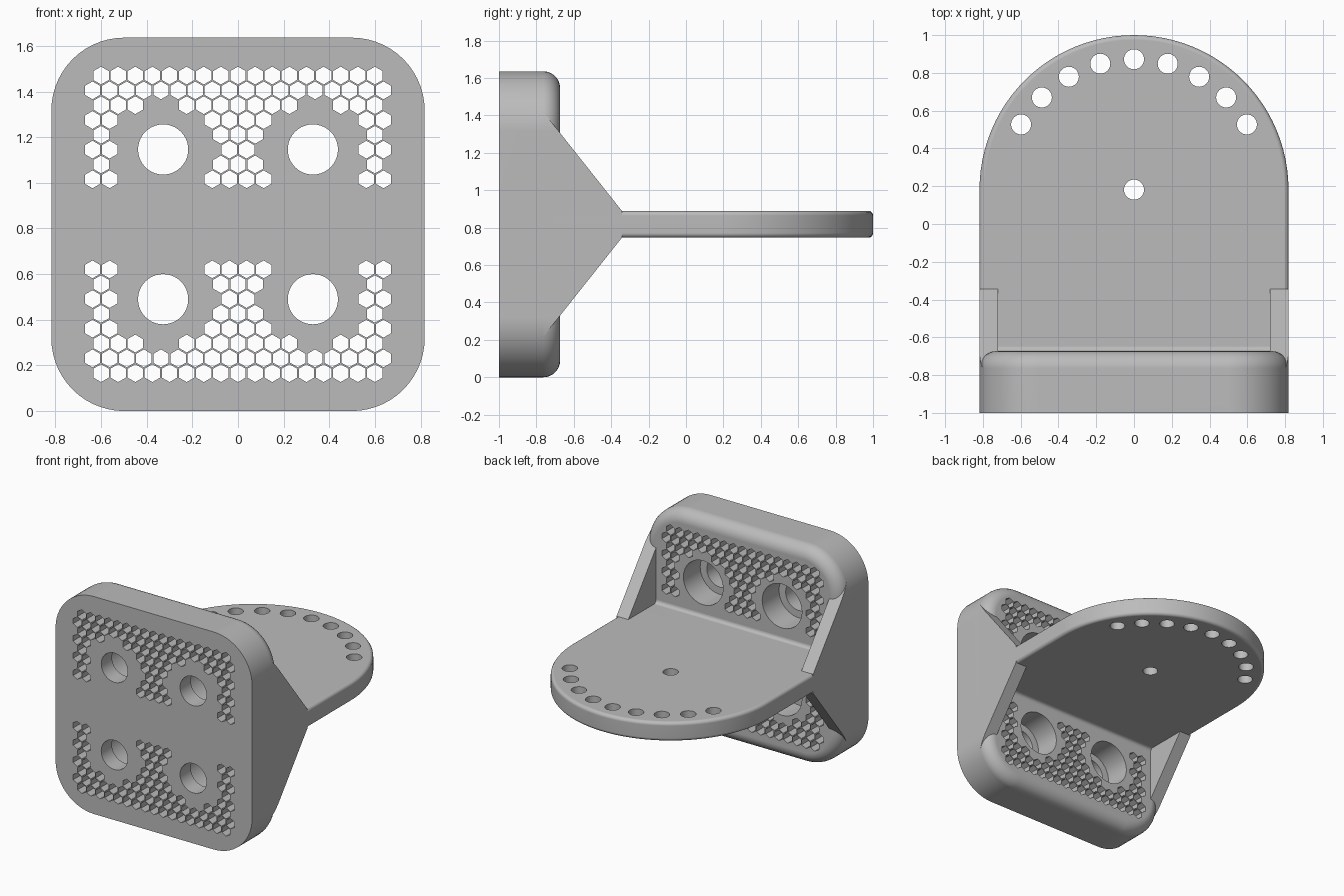
import bpy, bmesh
from math import sin, cos, pi, hypot, radians
from mathutils import Vector

if "Cube" in bpy.data.objects:
    bpy.data.objects.remove(bpy.data.objects["Cube"])

HALF = 0.818              # half width of the plate, and its centre height
CORNER = 0.32             # plate corner radius
FRONT, BACK = -1.0, -0.673
EDGE = 0.09               # rounding of the plate's rear rim
SHELF = 0.072             # half thickness of the shelf
TIP = -0.343              # where the gussets die into the shelf
GUSSET_IN = 0.72          # inner face of the gussets
ARC_Y = 1 - HALF          # centre of the shelf's round end
BOLT = 0.328              # bolt offset from the plate centre

grey = bpy.data.materials.new("light_grey")
grey.use_nodes = True
grey.diffuse_color = (0.5, 0.5, 0.5, 1)
grey.node_tree.nodes["Principled BSDF"].inputs["Base Color"].default_value = grey.diffuse_color


def upright(u, v, h):
    return (u, h, v + HALF)


def level(u, v, h):
    return (u, v, h + HALF)


def sideways(u, v, h):
    return (h, u, v + HALF)


def arc(cx, cy, r, start, end, steps):
    angles = [radians(start + (end - start) * k / steps) for k in range(steps + 1)]
    return [(cx + r * cos(a), cy + r * sin(a)) for a in angles]


def ring(cx, cy, r, sides):
    return arc(cx, cy, r, 90, 450, sides)[:-1]


def loft(bm, outline, levels, place):
    """Skin a closed solid through outline(inset) at each (inset, height)."""
    loops = [[bm.verts.new(place(u, v, h)) for u, v in outline(i)] for i, h in levels]
    n = len(loops[0])
    for a, b in zip(loops, loops[1:]):
        for k in range(n):
            bm.faces.new((a[k], a[(k + 1) % n], b[(k + 1) % n], b[k]))
    bm.faces.new(loops[0][::-1])
    bm.faces.new(loops[-1])


def finish(bm, name):
    bmesh.ops.recalc_face_normals(bm, faces=bm.faces)
    mesh = bpy.data.meshes.new(name)
    bm.to_mesh(mesh)
    bm.free()
    mesh.materials.append(grey)
    obj = bpy.data.objects.new(name, mesh)
    bpy.context.collection.objects.link(obj)
    return obj


def activate(obj):
    bpy.ops.object.select_all(action='DESELECT')
    obj.select_set(True)
    bpy.context.view_layer.objects.active = obj


def drill(obj, rings, low, high, place):
    """Cut straight holes with the given outlines."""
    bm = bmesh.new()
    for points in rings:
        loft(bm, lambda i: points, [(0, low), (0, high)], place)
    cutter = finish(bm, "hole_cutter")
    cutter.hide_render = True
    mod = obj.modifiers.new("holes", 'BOOLEAN')
    mod.operation, mod.solver, mod.object = 'DIFFERENCE', 'EXACT', cutter
    activate(obj)
    bpy.ops.object.modifier_apply(modifier=mod.name)
    bpy.data.objects.remove(cutter)


def smooth(obj):
    activate(obj)
    bpy.ops.object.shade_smooth_by_angle(angle=radians(30))
    mod = obj.modifiers.new("flat_caps", 'WEIGHTED_NORMAL')
    mod.keep_sharp = True


def round_levels(r, steps):
    """Inset and drop for a quarter-round edge, from wall to cap."""
    return [(r * (1 - cos(a)), r * (1 - sin(a)))
            for a in (pi / 2 * k / steps for k in range(steps + 1))]


def plate_outline(inset):
    c = HALF - CORNER
    r = CORNER - inset
    return (arc(c, c, r, 0, 90, 14) + arc(-c, c, r, 90, 180, 14)
            + arc(-c, -c, r, 180, 270, 14) + arc(c, -c, r, 270, 360, 14))


def shelf_outline(inset):
    w = HALF - inset
    return arc(0, ARC_Y, w, 0, 180, 48) + [(-w, BACK - 0.03), (w, BACK - 0.03)]


# Wall plate with a rounded rear rim
bm = bmesh.new()
loft(bm, plate_outline,
     [(0, FRONT)] + [(i, BACK - d) for i, d in round_levels(EDGE, 7)], upright)
plate = finish(bm, "wall_plate")

# Counterbored bolt holes and the honeycomb around them
bolts = [(x, z) for x in (-BOLT, BOLT) for z in (-BOLT, BOLT)]
through = [ring(x, z, 0.11, 40) for x, z in bolts]
pitch = 0.075
for row in range(8):
    z = 0.652 - row * pitch * sin(pi / 3)
    count = 17 + row % 2
    for k in range(count):
        x = (k - (count - 1) / 2) * pitch
        if hypot(abs(x) - BOLT, z - BOLT) > 0.218:
            through += [ring(x, s * z, 0.039, 6) for s in (1, -1)]
drill(plate, through, FRONT - 0.1, BACK + 0.1, upright)
drill(plate, [ring(x, z, 0.165, 48) for x, z in bolts], BACK - 0.2, BACK + 0.1, upright)
smooth(plate)

# Round-ended shelf with softened edges
bm = bmesh.new()
soft = round_levels(0.025, 4)
loft(bm, shelf_outline,
     [(i, d - SHELF) for i, d in reversed(soft)] + [(i, SHELF - d) for i, d in soft], level)
shelf = finish(bm, "shelf")

# Pivot hole and the fan of index holes
pins = [ring(0, ARC_Y, 0.053, 32)]
pins += [ring(x, y, 0.053, 32) for x, y in arc(0, ARC_Y, 0.69, 30, 150, 8)]
drill(shelf, pins, -0.2, 0.2, level)
smooth(shelf)

# Side gussets: the plate outline carried back and sliced to a taper
for side, name in ((1, "left_gusset"), (-1, "right_gusset")):
    bm = bmesh.new()
    loft(bm, plate_outline, [(0, BACK - EDGE), (0, TIP)], upright)
    cuts = [((side * GUSSET_IN, 0, 0), (-side, 0, 0)),
            ((0, TIP, HALF + SHELF), (0, 1.26, 1)),
            ((0, TIP, HALF - SHELF), (0, 1.26, -1))]
    for point, normal in cuts:
        bmesh.ops.bisect_plane(bm, geom=bm.verts[:] + bm.edges[:] + bm.faces[:],
                               plane_co=Vector(point), plane_no=Vector(normal).normalized(),
                               clear_outer=True)
        bmesh.ops.holes_fill(bm, edges=[e for e in bm.edges if e.is_boundary], sides=0)
    smooth(finish(bm, name))

# Small fillets where the shelf meets the plate
R = 0.025
for side, name in ((1, "upper_fillet"), (-1, "lower_fillet")):
    curve = arc(BACK + R, SHELF + R, R, 270, 180, 5)
    profile = ([(BACK - 0.01, SHELF - 0.01), (BACK + R, SHELF - 0.01)]
               + curve + [(BACK - 0.01, SHELF + R)])
    bm = bmesh.new()
    loft(bm, lambda i: [(y, side * z) for y, z in profile],
         [(0, -GUSSET_IN), (0, GUSSET_IN)], sideways)
    smooth(finish(bm, name))
